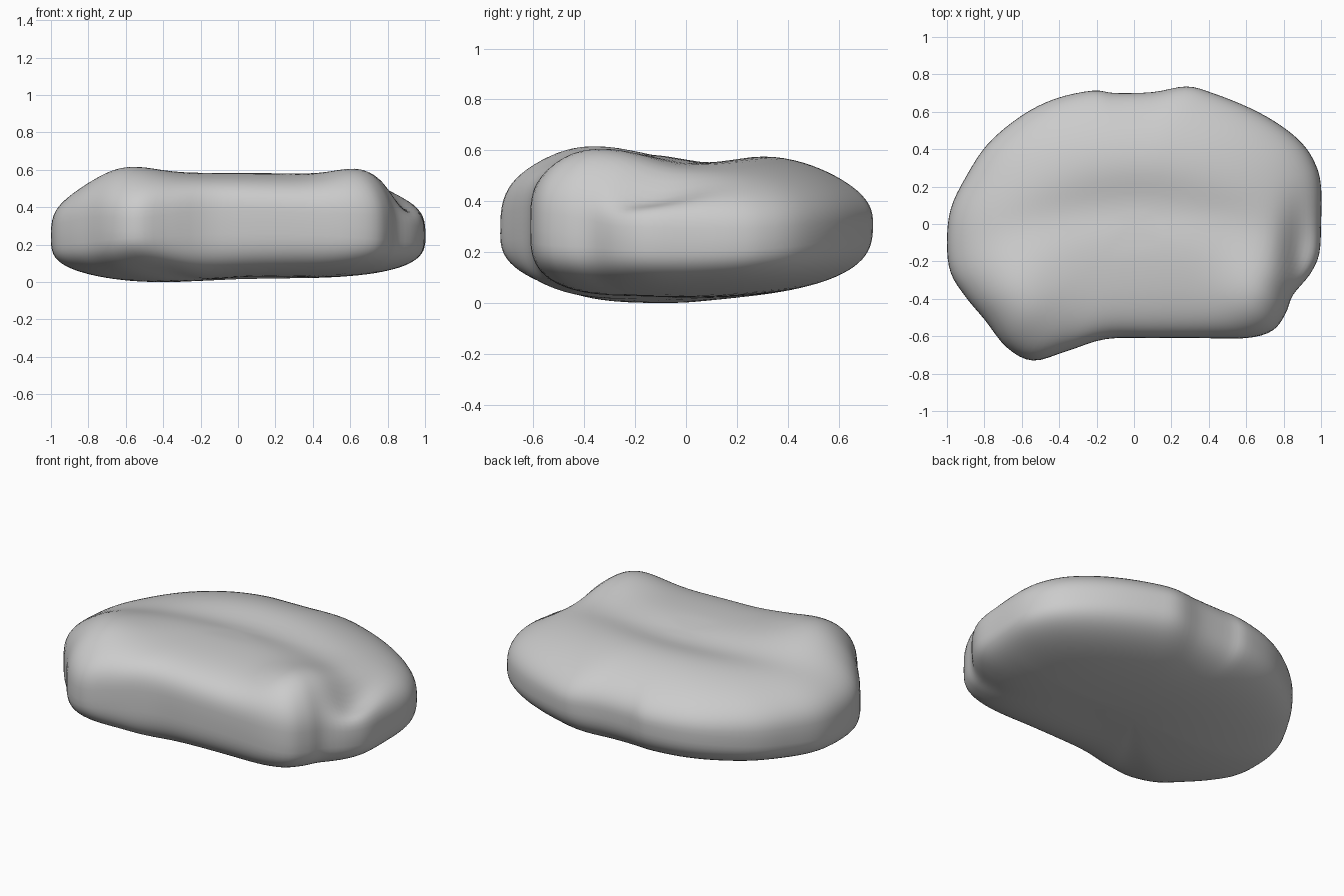
import bpy
import bmesh
from math import sin, cos, pi, exp
from mathutils import Vector

cube = bpy.data.objects.get("Cube")
if cube:
    bpy.data.objects.remove(cube, do_unlink=True)

# Plan outline of the stone, anticlockwise from its left side
OUTLINE = [
    (1, 0), (1, .2), (.97, .32), (.9, .43), (.78, .53), (.62, .62), (.42, .7),
    (.28, .735), (.1, .705), (-.1, .7), (-.22, .713), (-.42, .67), (-.6, .58),
    (-.78, .43), (-.9, .25), (-.98, .08), (-1, -.1), (-.98, -.26), (-.9, -.39),
    (-.8, -.51), (-.68, -.66), (-.54, -.73), (-.36, -.68), (-.15, -.615),
    (.1, -.61), (.35, -.61), (.6, -.61), (.74, -.57), (.81, -.48), (.85, -.38),
    (.94, -.27), (.99, -.16),
]
STEPS = 4      # smooth points per outline segment
RINGS = 24     # rings on each of the top and bottom


def smooth_outline(points, steps):
    """Closed Catmull-Rom curve through the points."""
    pts = [Vector(p) for p in points]
    count = len(pts)
    result = []
    for i in range(count):
        a, b, c, d = (pts[(i + k - 1) % count] for k in range(4))
        for j in range(steps):
            t = j / steps
            result.append(b + (c - a) * t / 2
                          + (a * 2 - b * 5 + c * 4 - d) * t * t / 2
                          + (b * 3 - a - c * 3 + d) * t ** 3 / 2)
    return result


def relax(points, rounds):
    """Average neighbours to soften the dents in a closed outline."""
    for _ in range(rounds):
        points = [(points[i - 1] + p * 2 + points[(i + 1) % len(points)]) / 4
                  for i, p in enumerate(points)]
    return points


def bump(x, y, cx, cy, width, depth):
    """Soft round mound."""
    return exp(-((x - cx) / width) ** 2 - ((y - cy) / depth) ** 2)


def top_height(x, y):
    height = .59
    height += .11 * bump(x, y, .71, -.42, .22, .28)      # front left lobe
    height += .1 * bump(x, y, -.66, -.45, .26, .3)       # front right lobe
    height += .02 * bump(x, y, 0, .45, .7, .25)          # back ridge
    trough = .1 - .3 * x * x
    height -= .035 * exp(-((y - trough) / .15) ** 2 - (x / .75) ** 2)
    height -= .13 * bump(x, y, .89, -.2, .09, .25)       # side notch
    return height


def bottom_height(x, y):
    height = .022 - .022 * bump(x, y, -.5, -.15, .45, .4)
    return height + .04 * max(0, y) + .012 * bump(x, y, .1, -.2, .3, .2)


def corner(p):
    """Closeness to the pointed front right corner."""
    return bump(p.x, p.y, -.54, -.73, .2, .15)


def rim_height(p):
    """Height of the widest line, lower at the ends and the corner."""
    return .33 - .075 * p.x ** 2 - .03 * corner(p)


def squareness(p, upper):
    """Blunt rolled front, tapered back, full underside."""
    facing = -p.normalized().y
    if upper:
        return 2.85 + .6 * facing
    return 3.3 + .2 * facing - .4 * p.x * (p.x < 0) - .9 * corner(p)


def build_stone():
    bm = bmesh.new()
    rim = smooth_outline(OUTLINE, STEPS)
    soft = relax(rim, 60)
    count = len(rim)
    rings = []
    for k in range(1, 2 * RINGS):
        phi = pi / 2 * k / RINGS
        upper = k <= RINGS
        ring = []
        for p, q in zip(rim, soft):
            n = squareness(p, upper)
            s = sin(phi) ** (2 / n)
            w = abs(cos(phi)) ** (2 / n)
            x, y = q.lerp(p, s ** 4) * s
            mid = rim_height(p)
            end = top_height(x, y) if upper else bottom_height(x, y)
            ring.append(bm.verts.new((x, y, mid + (end - mid) * w)))
        rings.append(ring)
    for low, high in zip(rings, rings[1:]):
        for i in range(count):
            j = (i + 1) % count
            bm.faces.new((low[i], high[i], high[j], low[j]))
    # Close the two poles
    for ring, z, flip in ((rings[0], top_height(0, 0), False),
                          (rings[-1], bottom_height(0, 0), True)):
        pole = bm.verts.new((0, 0, z))
        for i in range(count):
            tri = (pole, ring[i], ring[(i + 1) % count])
            bm.faces.new(tri[::-1] if flip else tri)
    bmesh.ops.recalc_face_normals(bm, faces=bm.faces)
    lowest = min(v.co.z for v in bm.verts)
    for v in bm.verts:
        v.co.z -= lowest
    mesh = bpy.data.meshes.new("stone")
    bm.to_mesh(mesh)
    bm.free()
    mesh.shade_smooth()
    obj = bpy.data.objects.new("stone", mesh)
    bpy.context.collection.objects.link(obj)
    return obj


# Plain grey stone colour
grey = bpy.data.materials.new("stone_grey")
grey.use_nodes = True
colour = (.6, .6, .6, 1)
grey.diffuse_color = colour
grey.node_tree.nodes["Principled BSDF"].inputs["Base Color"].default_value = colour

stone = build_stone()
stone.data.materials.append(grey)
